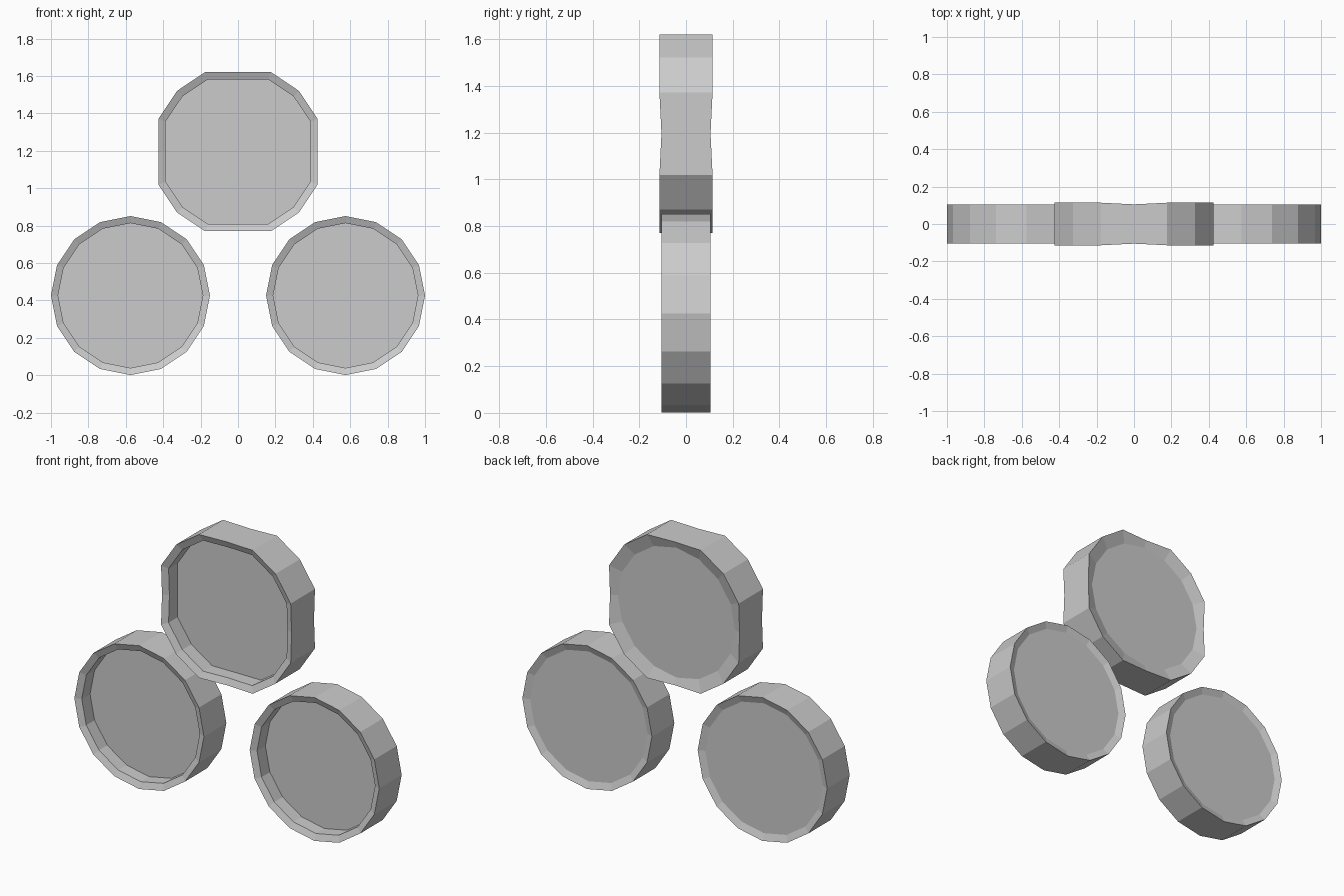
import bpy, bmesh, math

if "Cube" in bpy.data.objects:
    bpy.data.objects.remove(bpy.data.objects["Cube"])

SIDES = 16
grey = bpy.data.materials.new("plain_grey")
grey.diffuse_color = (0.6, 0.6, 0.6, 1)
grey.use_nodes = True
grey.node_tree.nodes["Principled BSDF"].inputs["Base Color"].default_value = grey.diffuse_color

# Dish profile from back floor to front floor:
# (radius, depth y, whether the ring follows the squared-off outline)
PROFILE = [
    (0.385, 0.090, False),   # back face, slightly sunk
    (0.425, 0.105, True),    # back rim
    (0.425, -0.105, True),   # front rim
    (0.387, -0.090, True),   # inner lip
    (0.387, -0.012, True),   # recessed front floor
]


def make_dish(name, x, z, bulge=1.0):
    """Lofted shallow dish; bulge pushes out all but the four axis points."""
    bm = bmesh.new()
    rings = []
    for radius, y, squared in PROFILE:
        ring = []
        for i in range(SIDES):
            a = math.tau * i / SIDES
            s = bulge if squared and i % 4 else 1.0
            ring.append(bm.verts.new((radius * s * math.cos(a), y * s,
                                      radius * s * math.sin(a))))
        rings.append(ring)
    # walls and rims
    for r0, r1 in zip(rings, rings[1:]):
        for i in range(SIDES):
            j = (i + 1) % SIDES
            bm.faces.new((r0[i], r0[j], r1[j], r1[i]))
    # back and front floors
    bm.faces.new(rings[0])
    bm.faces.new(rings[-1])
    bmesh.ops.recalc_face_normals(bm, faces=bm.faces)
    mesh = bpy.data.meshes.new(name)
    bm.to_mesh(mesh)
    bm.free()
    mesh.materials.append(grey)
    obj = bpy.data.objects.new(name, mesh)
    obj.location = (x, 0, z)
    bpy.context.collection.objects.link(obj)
    return obj


# Two round dishes below, one squared-off dish above
make_dish("left_dish", -0.575, 0.426)
make_dish("right_dish", 0.575, 0.426)
make_dish("top_dish", 0, 1.195, bulge=1.083)
